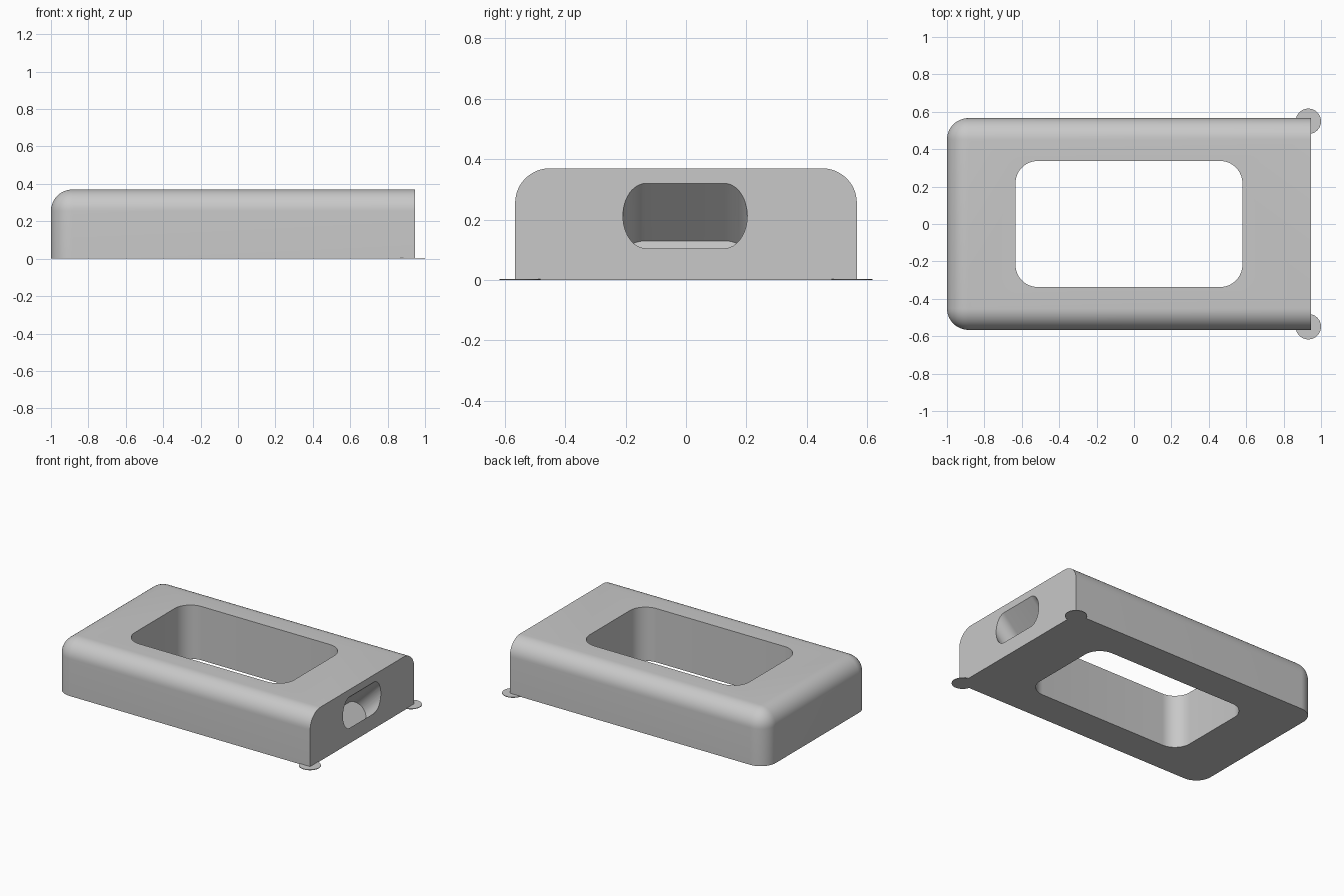
import bpy, bmesh, math
from mathutils import Vector

if "Cube" in bpy.data.objects:
    bpy.data.objects.remove(bpy.data.objects["Cube"])

grey = bpy.data.materials.new("light_grey")
grey.diffuse_color = (0.58, 0.58, 0.58, 1)
grey.use_nodes = True
grey.node_tree.nodes["Principled BSDF"].inputs["Base Color"].default_value = grey.diffuse_color


def add_object(name, bm):
    bmesh.ops.recalc_face_normals(bm, faces=bm.faces[:])
    mesh = bpy.data.meshes.new(name)
    bm.to_mesh(mesh)
    bm.free()
    mesh.materials.append(grey)
    obj = bpy.data.objects.new(name, mesh)
    bpy.context.collection.objects.link(obj)
    return obj


def rounded_rect(half_w, half_h, r, steps=12):
    pts = []
    for k, (sx, sy) in enumerate([(1, 1), (-1, 1), (-1, -1), (1, -1)]):
        for i in range(steps + 1):
            a = math.pi / 2 * (k + i / steps)
            pts.append((sx * (half_w - r) + r * math.cos(a),
                        sy * (half_h - r) + r * math.sin(a)))
    return pts


def prism(name, pts, origin, u, v, sweep):
    """Profile in the u, v plane at origin, swept along a vector."""
    bm = bmesh.new()
    o, u, v = Vector(origin), Vector(u), Vector(v)
    verts = [bm.verts.new(o + u * a + v * b) for a, b in pts]
    bmesh.ops.remove_doubles(bm, verts=verts, dist=1e-5)
    face = bm.faces.new(bm.verts[:])
    out = bmesh.ops.extrude_face_region(bm, geom=[face], use_keep_orig=True)
    moved = [g for g in out["geom"] if isinstance(g, bmesh.types.BMVert)]
    bmesh.ops.translate(bm, verts=moved, vec=Vector(sweep))
    return add_object(name, bm)


# Frame body: block with rounded top and rounded closed end, sharp at the +x end
X0, X1, HY, H = -1.0, 0.945, 0.566, 0.37
bm = bmesh.new()
bmesh.ops.create_cube(bm, size=1)
for v in bm.verts:
    v.co = (X0 if v.co.x < 0 else X1, math.copysign(HY, v.co.y), 0 if v.co.z < 0 else H)
round_edges = []
for e in bm.edges:
    a, b = e.verts
    on_end = all(abs(w.co.x - X1) < 1e-4 for w in (a, b))
    on_base = all(w.co.z < 1e-4 for w in (a, b))
    if not on_end and not on_base:
        round_edges.append(e)
bmesh.ops.bevel(bm, geom=round_edges, offset=0.115, offset_type='OFFSET',
                segments=12, profile=0.5, affect='EDGES')
body = add_object("frame_body", bm)

# Cutters: central window and the slanted blind slot in the flat end
window = prism("window_cutter", rounded_rect(0.607, 0.337, 0.12),
               (-0.027, 0, -0.2), (1, 0, 0), (0, 1, 0), (0, 0, 0.8))
s = math.sqrt(0.5)
down = Vector((-s, 0, -s))
mouth = Vector((X1, -0.003, 0.2125))
slot = prism("slot_cutter", rounded_rect(0.206, 0.076, 0.0759),
             mouth - down * 0.25, (0, 1, 0), (-s, 0, s), down * (0.25 + 0.193))

bpy.context.view_layer.objects.active = body
for cutter in (window, slot):
    mod = body.modifiers.new(cutter.name, 'BOOLEAN')
    mod.operation = 'DIFFERENCE'
    mod.solver = 'EXACT'
    mod.object = cutter
    bpy.ops.object.modifier_apply(modifier=mod.name)
    bpy.data.objects.remove(cutter)

# Thin round pads under the two corners of the flat end
pads = []
for side, label in ((-1, "front"), (1, "back")):
    circle = [(0.068 * math.cos(math.tau * i / 48), 0.068 * math.sin(math.tau * i / 48))
              for i in range(48)]
    pads.append(prism(label + "_corner_pad", circle, (0.932, side * 0.549, 0),
                      (1, 0, 0), (0, 1, 0), (0, 0, 0.004)))

# Smooth the curved surfaces, keep edges sharp
for obj in [body] + pads:
    obj.select_set(True)
bpy.ops.object.shade_smooth_by_angle(angle=math.radians(30))
